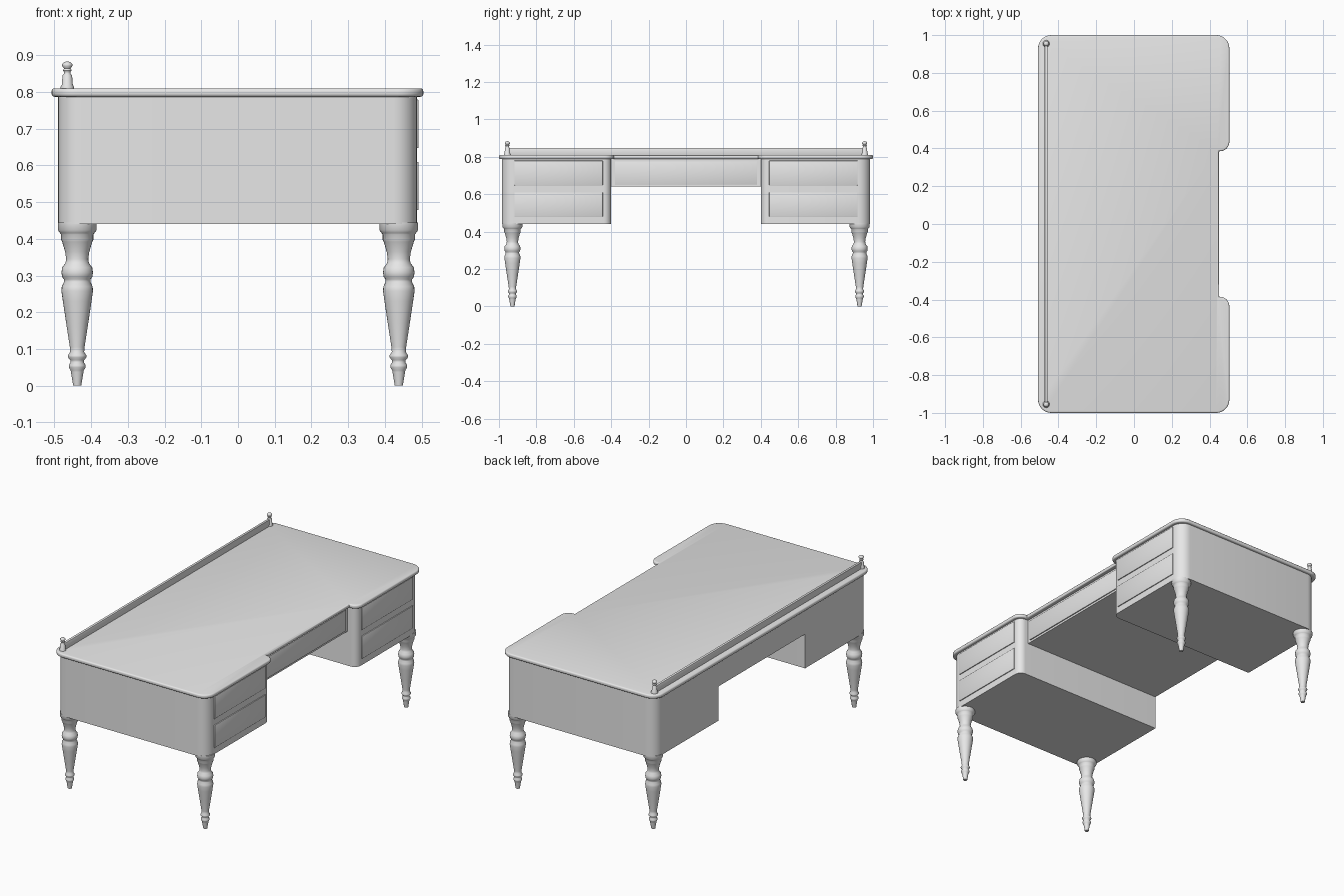
import bpy
import bmesh
import math
from mathutils import Vector

cube = bpy.data.objects.get("Cube")
if cube:
    bpy.data.objects.remove(cube, do_unlink=True)

grey = bpy.data.materials.new("plain grey")
grey.use_nodes = True
grey.diffuse_color = (0.8, 0.8, 0.8, 1)
grey.node_tree.nodes["Principled BSDF"].inputs["Base Color"].default_value = (0.8, 0.8, 0.8, 1)


def finish(bm, name, angle=35):
    bmesh.ops.recalc_face_normals(bm, faces=bm.faces)
    mesh = bpy.data.meshes.new(name)
    bm.to_mesh(mesh)
    bm.free()
    mesh.materials.append(grey)
    obj = bpy.data.objects.new(name, mesh)
    bpy.context.collection.objects.link(obj)
    bpy.ops.object.select_all(action="DESELECT")
    obj.select_set(True)
    bpy.context.view_layer.objects.active = obj
    bpy.ops.object.shade_smooth_by_angle(angle=math.radians(angle))
    return obj


def rounded_outline(corners, steps=8):
    """Round the right-angled corners given as (x, y, radius)."""
    points = []
    for i, (x, y, r) in enumerate(corners):
        p = Vector((x, y))
        if r == 0:
            points.append(p)
            continue
        before = (Vector(corners[i - 1][:2]) - p).normalized()
        after = (Vector(corners[(i + 1) % len(corners)][:2]) - p).normalized()
        centre = p + r * (before + after)
        for k in range(steps + 1):
            t = math.pi / 2 * k / steps
            points.append(centre - r * (after * math.cos(t) + before * math.sin(t)))
    return points


def prism(name, corners, z0, z1, bevel=0):
    bm = bmesh.new()
    base = bm.faces.new([bm.verts.new((p.x, p.y, z0)) for p in rounded_outline(corners)])
    up = bmesh.ops.extrude_face_region(bm, geom=[base], use_keep_orig=True)
    bmesh.ops.translate(bm, vec=(0, 0, z1 - z0),
                        verts=[v for v in up["geom"] if isinstance(v, bmesh.types.BMVert)])
    bmesh.ops.recalc_face_normals(bm, faces=bm.faces)
    if bevel:
        rims = [e for e in bm.edges if abs(e.verts[0].co.z - e.verts[1].co.z) < 1e-5]
        bmesh.ops.bevel(bm, geom=rims, offset=bevel, segments=3, profile=0.5, affect="EDGES")
    return finish(bm, name)


def box(name, lo, hi, bevel=0):
    bm = bmesh.new()
    bmesh.ops.create_cube(bm, size=1)
    lo, hi = Vector(lo), Vector(hi)
    for v in bm.verts:
        v.co = (lo + hi) / 2 + v.co * (hi - lo)
    if bevel:
        bmesh.ops.bevel(bm, geom=bm.edges[:], offset=bevel, segments=2, profile=0.5, affect="EDGES")
    return finish(bm, name)


def lathe(name, profile, x, y, sides=28):
    """Turn a profile of (radius, height) around a vertical axis."""
    bm = bmesh.new()
    rings = []
    for r, z in profile:
        rings.append([bm.verts.new((x + r * math.cos(math.tau * k / sides),
                                    y + r * math.sin(math.tau * k / sides), z))
                      for k in range(sides)])
    for a, b in zip(rings, rings[1:]):
        for k in range(sides):
            n = (k + 1) % sides
            bm.faces.new((a[k], a[n], b[n], b[k]))
    bm.faces.new(rings[0])
    bm.faces.new(rings[-1])
    return finish(bm, name, 50)


# Desk top with a shallow knee notch
prism("desk_top", [
    (-0.508, -1, 0.07), (0.505, -1, 0.07), (0.505, -0.385, 0.05), (0.45, -0.385, 0),
    (0.45, 0.385, 0), (0.505, 0.385, 0.05), (0.505, 1, 0.07), (-0.508, 1, 0.07),
], 0.787, 0.81, 0.008)

# Centre section with its wide drawer
box("centre_body", (-0.49, -0.4, 0.64), (0.428, 0.4, 0.79))
box("centre_drawer_front", (0.42, -0.38, 0.652), (0.434, 0.38, 0.775), 0.002)

leg_profile = [
    (0.011, 0), (0.017, 0.037), (0.018, 0.042), (0.023, 0.05), (0.023, 0.056),
    (0.018, 0.064), (0.019, 0.07), (0.025, 0.077), (0.025, 0.083), (0.019, 0.092),
    (0.02, 0.105), (0.03, 0.17), (0.039, 0.23), (0.043, 0.258), (0.042, 0.27),
    (0.036, 0.283), (0.036, 0.29), (0.041, 0.296), (0.043, 0.308), (0.041, 0.322),
    (0.032, 0.334), (0.03, 0.345), (0.033, 0.365), (0.041, 0.392), (0.044, 0.398),
    (0.044, 0.412), (0.047, 0.416), (0.053, 0.424), (0.053, 0.445),
]
finial_profile = [
    (0.018, 0.805), (0.018, 0.815), (0.015, 0.82), (0.013, 0.845), (0.009, 0.85),
    (0.009, 0.855), (0.012, 0.859), (0.009, 0.864), (0.014, 0.871), (0.014, 0.876),
    (0.009, 0.881), (0.003, 0.883),
]

for end, s in (("front", -1), ("back", 1)):
    # Pedestal with two drawers
    prism(end + "_pedestal", [
        (-0.49, s * 0.4, 0), (0.487, s * 0.4, 0.04),
        (0.487, s * 0.985, 0.065), (-0.49, s * 0.985, 0.065),
    ], 0.44, 0.79)
    ya, yb = sorted((s * 0.445, s * 0.917))
    for level, z in (("lower", 0.478), ("upper", 0.647)):
        box(f"{end}_{level}_drawer_front", (0.47, ya, z), (0.492, yb, z + 0.132), 0.002)
    # Turned legs
    for side, x in (("left", 0.438), ("right", -0.438)):
        lathe(f"{end}_{side}_leg", leg_profile, x, s * 0.928)
    # Gallery post
    lathe(end + "_finial", finial_profile, -0.465, s * 0.955, 20)

# Low gallery rail
box("gallery_rail", (-0.473, -0.955, 0.805), (-0.457, 0.955, 0.848), 0.004)
